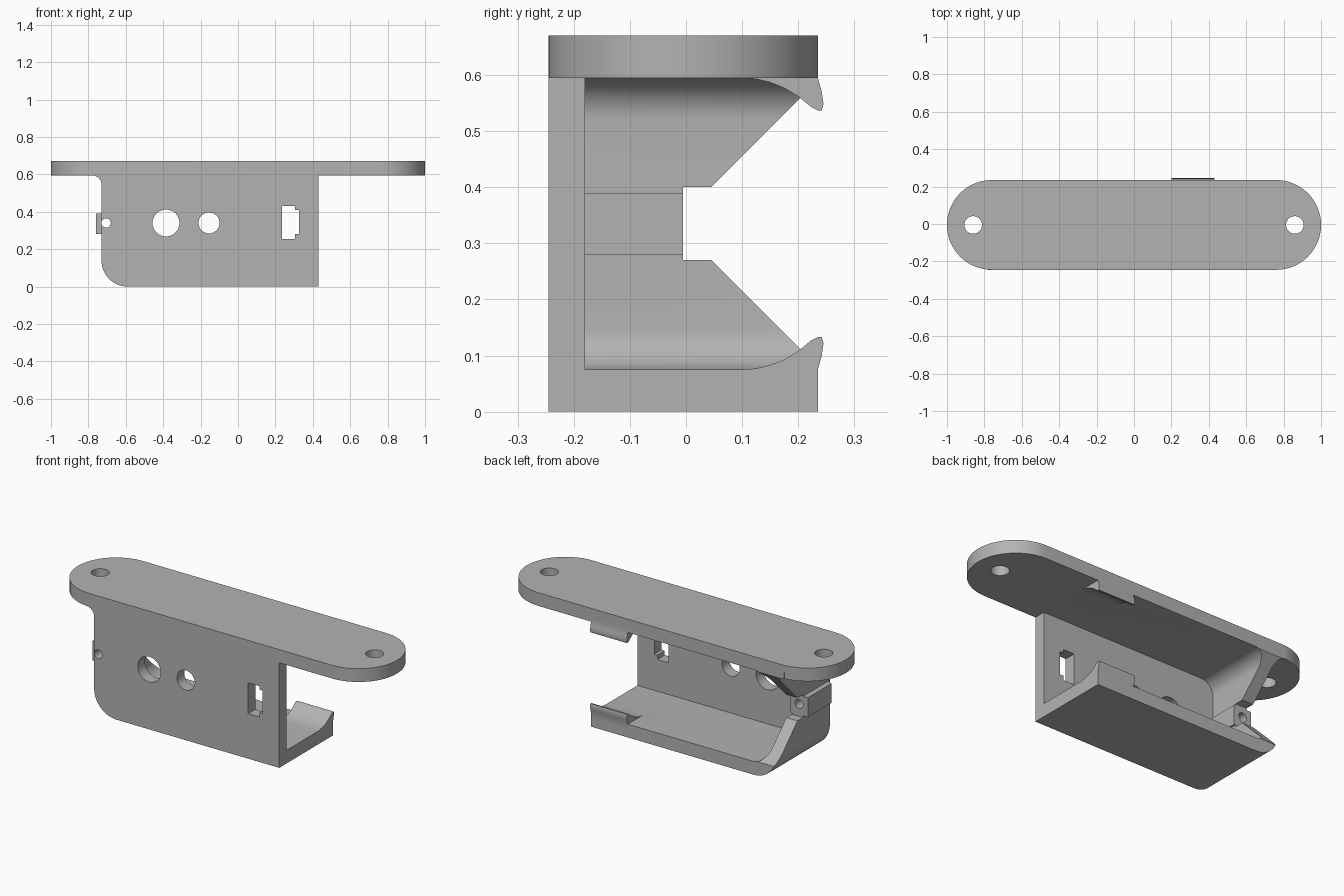
import bpy, bmesh
from math import cos, sin, radians
from mathutils import Vector

cube = bpy.data.objects.get("Cube")
if cube:
    bpy.data.objects.remove(cube, do_unlink=True)

grey = bpy.data.materials.new("plain grey")
grey.use_nodes = True
grey.diffuse_color = (0.45, 0.45, 0.45, 1)
grey.node_tree.nodes["Principled BSDF"].inputs["Base Color"].default_value = grey.diffuse_color


def arc(cx, cy, r, start, end, steps=16):
    angles = [radians(start + (end - start) * i / steps) for i in range(steps + 1)]
    return [(cx + r * cos(a), cy + r * sin(a)) for a in angles]


def extrude(name, profile, axis, low, high):
    """Extrude a closed 2D profile along an axis; the profile uses the other two axes in order."""
    def place(p, depth):
        co = list(p)
        co.insert("xyz".index(axis), depth)
        return Vector(co)
    bm = bmesh.new()
    face = bm.faces.new([bm.verts.new(place(p, low)) for p in profile])
    side = bmesh.ops.extrude_face_region(bm, geom=[face])
    verts = [v for v in side["geom"] if isinstance(v, bmesh.types.BMVert)]
    bmesh.ops.translate(bm, verts=verts, vec=place((0, 0), high - low))
    bmesh.ops.recalc_face_normals(bm, faces=bm.faces)
    mesh = bpy.data.meshes.new(name)
    bm.to_mesh(mesh)
    bm.free()
    mesh.materials.append(grey)
    obj = bpy.data.objects.new(name, mesh)
    bpy.context.collection.objects.link(obj)
    return obj


def combine(target, tool, operation):
    """Apply a boolean, then discard the tool."""
    bpy.context.view_layer.objects.active = target
    mod = target.modifiers.new("combine", "BOOLEAN")
    mod.operation, mod.object, mod.solver = operation, tool, "EXACT"
    bpy.ops.object.modifier_apply(modifier=mod.name)
    bpy.data.objects.remove(tool, do_unlink=True)


FRONT, BACK, HEIGHT = -0.245, 0.235, 0.67
FLOOR, CEILING = 0.075, 0.595
LEFT, OPEN_END = -0.73, 0.43
MID_Y, MID_Z = -0.005, 0.335

# Housing with a rounded lower corner and a fillet under the plate
outline = ([(OPEN_END, 0), (OPEN_END, 0.63), (-0.78, 0.63)]
           + arc(-0.78, 0.545, 0.05, 90, 0, 10)
           + arc(LEFT + 0.14, 0.14, 0.14, 180, 270))
housing = extrude("mount_housing", outline, "y", FRONT, BACK)

# Mounting plate with round ends
plate = arc(0.76, MID_Y, 0.24, -90, 90, 32) + arc(-0.76, MID_Y, 0.24, 90, 270, 32)
combine(housing, extrude("top_plate", plate, "z", CEILING, HEIGHT), "UNION")

# Cavity open at the back and at one end
r = 0.075
cavity = ([(0.6, CEILING)] + arc(-0.66 + r, CEILING - r, r, 90, 180)
          + arc(-0.66 + r, FLOOR + r, r, 180, 270) + [(0.6, FLOOR)])
combine(housing, extrude("cavity_cutter", cavity, "y", -0.18, 0.4), "DIFFERENCE")

# Angled notch in the closed end wall
half = [(0.3, 0.08), (0.235, 0.08), (0.045, 0.27), (MID_Y, 0.27)]
notch = half + [(y, HEIGHT - z) for y, z in reversed(half)]
combine(housing, extrude("notch_cutter", notch, "x", -0.9, -0.45), "DIFFERENCE")

# Hinge block on the end wall
block = [(-0.65, -0.2), (-0.65, MID_Y), (-0.76, MID_Y), (-0.76, -0.215), (-0.71, -0.24)]
combine(housing, extrude("hinge_block", block, "z", 0.28, 0.39), "UNION")

# Pair of snap lips at the open end
lip = [(0.1, 0.05), (0.1, 0.075), (0.125, 0.077), (0.15, 0.083), (0.175, 0.093),
       (0.2, 0.108), (0.223, 0.127), (0.235, 0.133), (0.242, 0.133), (0.245, 0.122),
       (0.242, 0.1), (BACK, FLOOR), (BACK, 0.05)]
for name, points in (("lower_lip", lip), ("upper_lip", [(y, HEIGHT - z) for y, z in lip])):
    combine(housing, extrude(name, points, "x", 0.2, OPEN_END), "UNION")

# Round openings in the front wall, and the pin hole through the hinge block
for x, radius, back in ((-0.385, 0.072, -0.1), (-0.155, 0.056, -0.1), (-0.705, 0.025, 0.1)):
    hole = arc(x, 0.34, radius, 0, 348.75, 31)
    combine(housing, extrude("round_cutter", hole, "y", -0.4, back), "DIFFERENCE")

# Stepped switch opening
switch = [(0.235, 0.255), (0.305, 0.255), (0.305, 0.28), (0.325, 0.28),
          (0.325, 0.41), (0.305, 0.41), (0.305, 0.43), (0.235, 0.43)]
combine(housing, extrude("switch_cutter", switch, "y", -0.4, -0.1), "DIFFERENCE")

# Screw holes in the plate
for x in (-0.86, 0.86):
    hole = arc(x, MID_Y, 0.047, 0, 348.75, 31)
    combine(housing, extrude("screw_cutter", hole, "z", 0.5, 0.8), "DIFFERENCE")

bpy.ops.object.select_all(action="DESELECT")
housing.select_set(True)
bpy.context.view_layer.objects.active = housing
bpy.ops.object.shade_smooth_by_angle(angle=radians(30))
